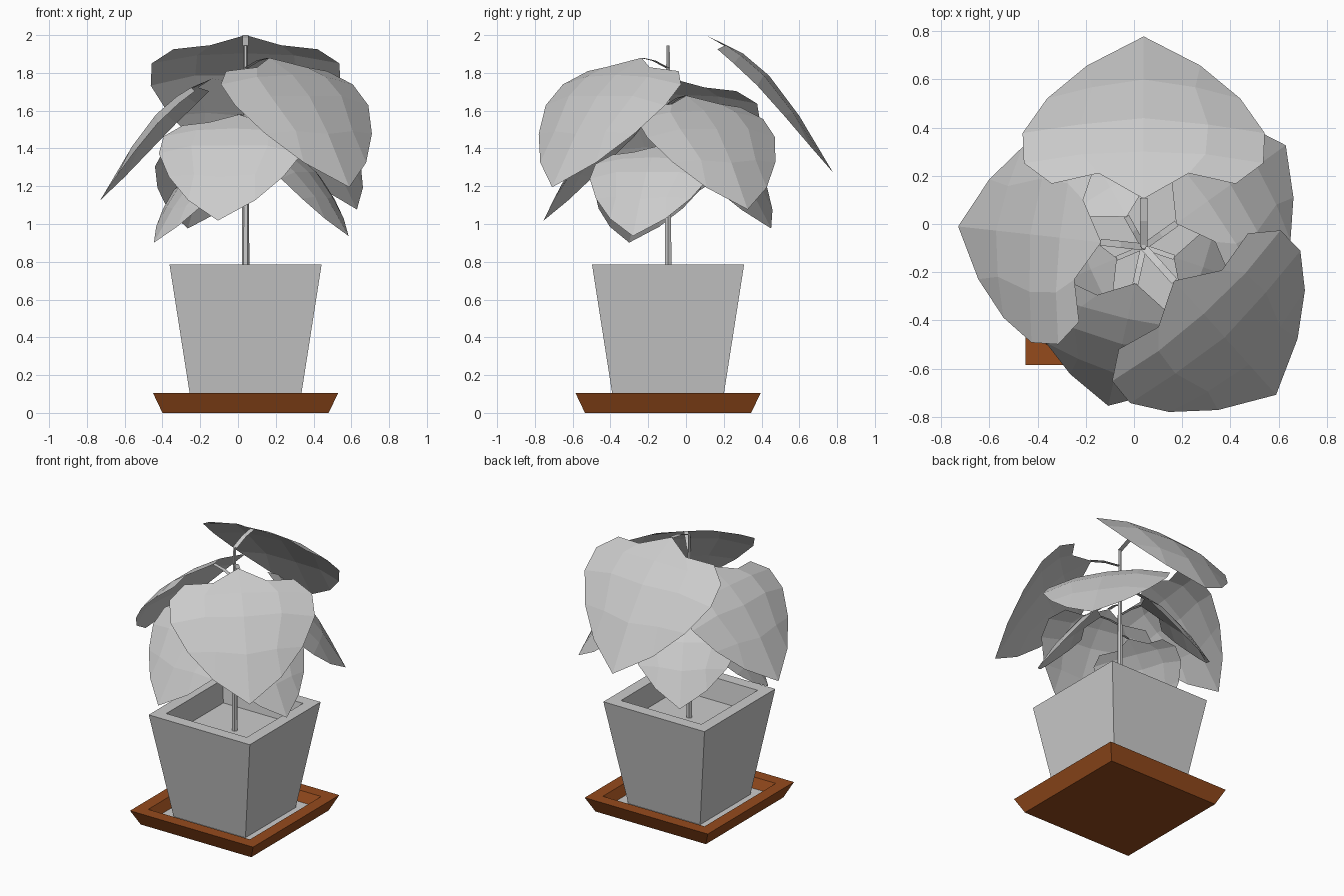
import bpy, bmesh, math
from mathutils import Matrix

if "Cube" in bpy.data.objects:
    bpy.data.objects.remove(bpy.data.objects["Cube"])

CX, CY = 0.04, -0.095          # axis of pot and stem


def finish(bm, name, mat=None, recalc=False):
    if recalc:
        bmesh.ops.recalc_face_normals(bm, faces=bm.faces)
    me = bpy.data.meshes.new(name)
    bm.to_mesh(me)
    bm.free()
    ob = bpy.data.objects.new(name, me)
    ob.location = (CX, CY, 0)
    bpy.context.collection.objects.link(ob)
    if mat:
        me.materials.append(mat)
    return ob


def loft(name, profile, sides=4, mat=None):
    """Stack of (half width, z) rings, capped at both ends."""
    bm = bmesh.new()
    off = math.pi / 4 if sides == 4 else 0
    k = math.sqrt(2) if sides == 4 else 1
    rings = [[bm.verts.new((h * k * math.cos(off + math.tau * i / sides),
                            h * k * math.sin(off + math.tau * i / sides), z))
              for i in range(sides)] for h, z in profile]
    for a, b in zip(rings, rings[1:]):
        for i in range(sides):
            j = (i + 1) % sides
            bm.faces.new((a[i], a[j], b[j], b[i]))
    bm.faces.new(rings[0][::-1])
    bm.faces.new(rings[-1])
    return finish(bm, name, mat, True)


# Saucer, with its grey floor
brown = bpy.data.materials.new("brown")
brown.diffuse_color = (0.30, 0.07, 0.012, 1)
brown.use_nodes = True
brown.node_tree.nodes["Principled BSDF"].inputs["Base Color"].default_value = brown.diffuse_color
loft("saucer", [(0.44, 0), (0.49, 0.105), (0.405, 0.105), (0.37, 0.035)], mat=brown)
loft("saucer_floor", [(0.371, 0.034), (0.373, 0.04)])

# Square pot with soil level inside, and stem
loft("pot", [(0.286, 0.04), (0.4025, 0.785), (0.32, 0.785), (0.30, 0.63)])
loft("stem", [(0.021, 0.62), (0.018, 1.2), (0.010, 1.945)], sides=6)

# Half a leaf in rows from midrib to edge: (along, across, drop below the notch)
ROWS = [
    [(.187, 0, 0), (.286, .175, -.05), (.245, .357, -.07)],
    [(.37, 0, -.09), (.36, .24, -.10), (.325, .465, -.14)],
    [(.50, 0, -.20), (.475, .25, -.20), (.442, .470, -.25)],
    [(.65, 0, -.40), (.62, .20, -.385), (.576, .375, -.40)],
    [(.817, 0, -.68), (.704, .22, -.55)],
]
# Leaf stalk ribbon: (along, height relative to the notch)
STALK = [(0, -.055), (.10, -.015), (.19, 0)]


def place(bm, angle, size, z):
    bm.transform(Matrix.Translation((0, 0, z)) @ Matrix.Rotation(angle, 4, 'Z')
                 @ Matrix.Scale(size, 4))


def leaf(i, angle, size, z):
    bm = bmesh.new()
    for side in (1, -1):
        g = [[bm.verts.new((u, v * side, w)) for u, v, w in row] for row in ROWS]
        faces = [(g[r][c], g[r + 1][c], g[r + 1][c + 1], g[r][c + 1])
                 for r in range(4) for c in range(2) if (r, c) != (3, 1)]
        faces.append((g[3][1], g[4][1], g[3][2]))
        for f in faces:
            bm.faces.new(f if side == 1 else f[::-1])
    bmesh.ops.remove_doubles(bm, verts=bm.verts, dist=1e-5)
    place(bm, angle, size, z)
    finish(bm, f"leaf_{i}")

    bm = bmesh.new()
    pairs = [[bm.verts.new((u, s * 0.015, w)) for s in (-1, 1)] for u, w in STALK]
    for a, b in zip(pairs, pairs[1:]):
        bm.faces.new((a[0], b[0], b[1], a[1]))
    place(bm, angle, size, z)
    finish(bm, f"leaf_stalk_{i}")


# Spiral of eight leaves, growing larger towards the top
HEIGHTS = [1.34, 1.416, 1.497, 1.58, 1.68, 1.77, 1.88, 2.0]
for i, z in enumerate(HEIGHTS):
    leaf(i + 1, math.radians(203 + 138.14 * i), 0.645 + 0.0605 * i, z)
